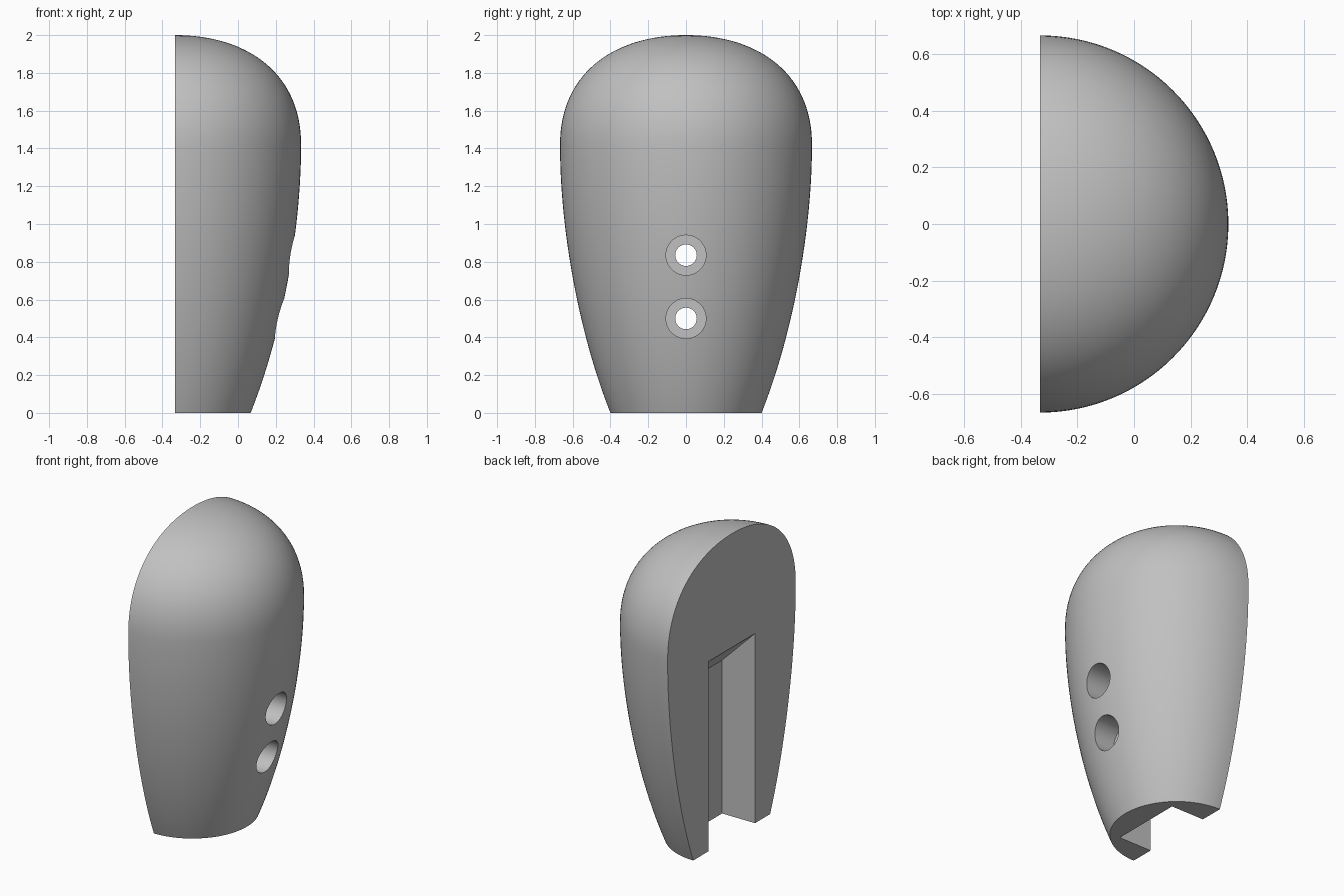
import bpy, bmesh, math
from mathutils import Vector
from mathutils.geometry import interpolate_bezier

cube = bpy.data.objects.get("Cube")
if cube:
    bpy.data.objects.remove(cube, do_unlink=True)

FLAT_X = -0.333     # plane of the flat mating face, also the lathe axis
SLOT_X = -0.093     # back wall of the slot
BORE_X = 0.07       # floor of the counterbores

grey = bpy.data.materials.new("plain_grey")
grey.use_nodes = True
colour = (0.53, 0.53, 0.53, 1)
grey.diffuse_color = colour
bsdf = next(n for n in grey.node_tree.nodes if n.type == 'BSDF_PRINCIPLED')
bsdf.inputs["Base Color"].default_value = colour


def make_object(name, bm):
    bmesh.ops.recalc_face_normals(bm, faces=bm.faces)
    mesh = bpy.data.meshes.new(name)
    bm.to_mesh(mesh)
    bm.free()
    mesh.materials.append(grey)
    obj = bpy.data.objects.new(name, mesh)
    bpy.context.collection.objects.link(obj)
    return obj


def bezier(a, b, c, d, steps):
    return interpolate_bezier(*[Vector((r, 0, z)) for r, z in (a, b, c, d)], steps)


def half_lathe(name, profile):
    """Revolve a radius/height profile through half a turn and close the flat side."""
    bm = bmesh.new()
    verts = [bm.verts.new((FLAT_X, -p.x, p.z)) for p in profile]
    edges = [bm.edges.new(pair) for pair in zip(verts, verts[1:])]
    bmesh.ops.spin(bm, geom=verts + edges, cent=(FLAT_X, 0, 0), axis=(0, 0, 1),
                   angle=math.pi, steps=64)
    bmesh.ops.remove_doubles(bm, verts=bm.verts, dist=0.0002)
    rim = [e for e in bm.edges if e.is_boundary]
    bmesh.ops.contextual_create(bm, geom=rim)
    return make_object(name, bm)


def prism(name, outline, half_width):
    """Extrude an x/z outline along y."""
    bm = bmesh.new()
    face = bm.faces.new([bm.verts.new((x, -half_width, z)) for x, z in outline])
    grown = bmesh.ops.extrude_face_region(bm, geom=[face])["geom"]
    bmesh.ops.translate(bm, vec=(0, 2 * half_width, 0),
                        verts=[g for g in grown if isinstance(g, bmesh.types.BMVert)])
    return make_object(name, bm)


def rod(name, radius, x0, x1, z):
    """Cylinder along x."""
    bpy.ops.mesh.primitive_cylinder_add(vertices=48, radius=radius, depth=x1 - x0,
                                        location=((x0 + x1) / 2, 0, z),
                                        rotation=(0, math.pi / 2, 0))
    obj = bpy.context.object
    obj.name = name
    obj.data.materials.append(grey)
    return obj


def select_only(obj):
    bpy.ops.object.select_all(action='DESELECT')
    obj.select_set(True)
    bpy.context.view_layer.objects.active = obj


def cut(body, cutter):
    bpy.context.view_layer.update()
    mod = body.modifiers.new("cut", 'BOOLEAN')
    mod.operation, mod.solver, mod.object = 'DIFFERENCE', 'EXACT', cutter
    select_only(body)
    bpy.ops.object.modifier_apply(modifier=mod.name)
    bpy.data.objects.remove(cutter, do_unlink=True)


# Half-round body: flat base, swelling side and domed top
side = bezier((0.4, 0), (0.56, 0.4), (0.667, 0.95), (0.667, 1.42), 28)
dome = bezier((0.667, 1.42), (0.667, 1.8), (0.38, 2), (0, 2), 32)
body = half_lathe("grip_half", [Vector((0, 0, 0))] + side + dome[1:])

# Slot in the flat face, open at the base, with a sloping upper end
cut(body, prism("slot_cutter", [(FLAT_X - 0.1, -0.1), (SLOT_X, -0.1),
                                (SLOT_X, 1.01), (FLAT_X - 0.1, 1.35)], 0.243))

# Two counterbored screw holes through to the slot
for z in (0.5, 0.835):
    cut(body, rod("counterbore_cutter", 0.106, BORE_X, 0.6, z))
    cut(body, rod("screw_hole_cutter", 0.057, SLOT_X - 0.1, BORE_X + 0.1, z))

select_only(body)
bpy.ops.object.shade_smooth_by_angle(angle=math.radians(30))
